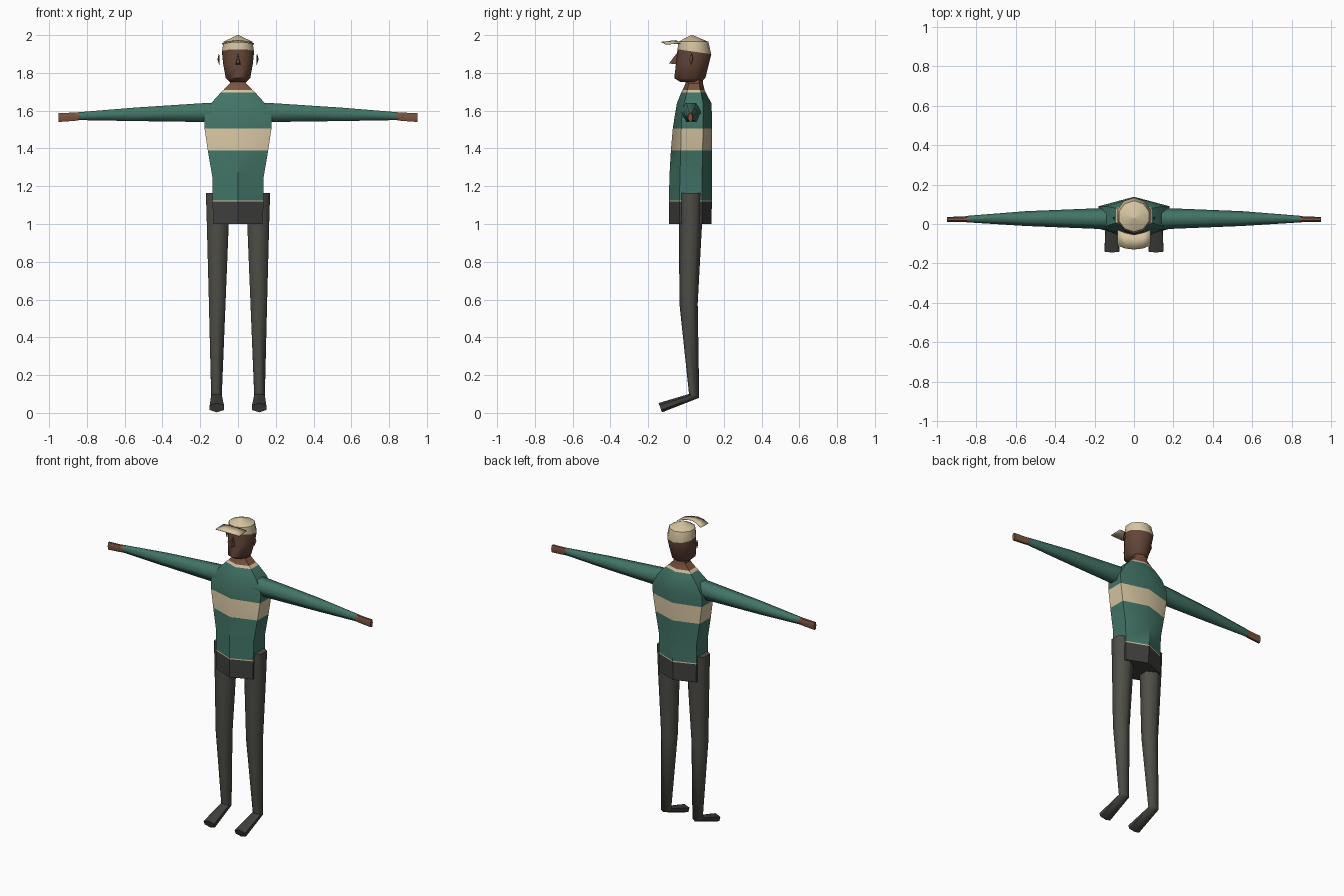
import bpy, bmesh, math
from mathutils import Vector

cube = bpy.data.objects.get("Cube")
if cube:
    bpy.data.objects.remove(cube, do_unlink=True)


def material(name, rgb):
    m = bpy.data.materials.new(name)
    m.use_nodes = True
    m.diffuse_color = (*rgb, 1)
    bsdf = m.node_tree.nodes["Principled BSDF"]
    bsdf.inputs["Base Color"].default_value = (*rgb, 1)
    bsdf.inputs["Roughness"].default_value = 0.9
    return m


TEAL = material("teal knit", (0.055, 0.175, 0.135))
CREAM = material("cream cloth", (0.68, 0.56, 0.36))
FACE = material("dark brown skin", (0.125, 0.06, 0.038))
SKIN = material("brown skin", (0.2, 0.088, 0.05))
GREY = material("grey trousers", (0.077, 0.075, 0.063))
DARK = material("dark grey cloth", (0.05, 0.05, 0.046))


def finish(name, bm, mats, angle=40):
    bmesh.ops.recalc_face_normals(bm, faces=bm.faces[:])
    mesh = bpy.data.meshes.new(name)
    bm.to_mesh(mesh)
    bm.free()
    for m in mats:
        mesh.materials.append(m)
    ob = bpy.data.objects.new(name, mesh)
    bpy.context.collection.objects.link(ob)
    bpy.ops.object.select_all(action='DESELECT')
    ob.select_set(True)
    bpy.context.view_layer.objects.active = ob
    bpy.ops.object.shade_smooth_by_angle(angle=math.radians(angle))
    return ob


def loft(name, rings, bands, mats, angle=40):
    """Skin a list of rings; bands gives the material of each segment."""
    bm = bmesh.new()
    loops = [[bm.verts.new(p) for p in ring] for ring in rings]
    n = len(loops[0])
    for a, b, band in zip(loops, loops[1:], bands):
        for i in range(n):
            j = (i + 1) % n
            bm.faces.new((a[i], a[j], b[j], b[i])).material_index = band
    bm.faces.new(loops[0]).material_index = bands[0]
    bm.faces.new(loops[-1]).material_index = bands[-1]
    return finish(name, bm, mats, angle)


def body_ring(z, hw, front, front_side, back_side, back):
    return [(0, front, z), (hw, front_side, z), (hw, back_side, z),
            (0, back, z), (-hw, back_side, z), (-hw, front_side, z)]


# Torso: trousers seat, hem, sweater with a stripe, collar and neck
torso = [
    (1.00, .133, -.09, -.035, .085, .135), (1.118, .134, -.09, -.035, .085, .137),
    (1.125, .134, -.09, -.035, .085, .137), (1.25, .136, -.088, -.032, .085, .138),
    (1.39, .160, -.08, -.028, .088, .138), (1.505, .177, -.07, -.025, .09, .138),
    (1.57, .18, -.06, -.022, .09, .138), (1.64, .142, -.048, -.01, .09, .134),
    (1.695, .092, -.026, .005, .08, .105), (1.71, .076, -.018, .008, .075, .098),
    (1.745, .043, -.002, .015, .07, .09), (1.77, .042, 0, .015, .07, .09)]
loft("torso", [body_ring(*r) for r in torso], [0, 1, 2, 2, 1, 2, 2, 2, 1, 3, 3],
     [DARK, CREAM, TEAL, SKIN])


# Head with a skullcap; rings follow the slope of the cap edge
def head_ring(z, hw, y0, y1, slope=0, n=10):
    cy, ry = (y0 + y1) / 2, (y1 - y0) / 2
    pts = []
    for i in range(n):
        a = math.tau * i / n
        pts.append((hw * math.sin(a), cy - ry * math.cos(a), z + slope * math.cos(a)))
    return pts


head = [(1.752, .045, -.03, .08), (1.772, .068, -.062, .102), (1.85, .083, -.053, .122),
        (1.912, .089, -.045, .134, .013), (1.965, .08, -.04, .118), (2.0, .004, .027, .035)]
loft("head", [head_ring(*r) for r in head], [0, 0, 0, 1, 1], [FACE, CREAM], 50)

# Cap brim, a thin arched sheet
bm = bmesh.new()
rows = [[bm.verts.new(p) for p in row] for row in (
    [(-.085, -.03, 1.957), (-.045, -.045, 1.969), (0, -.055, 1.973),
     (.045, -.045, 1.969), (.085, -.03, 1.957)],
    [(-.085, -.11, 1.953), (-.045, -.124, 1.962), (0, -.13, 1.965),
     (.045, -.124, 1.962), (.085, -.11, 1.953)])]
for i in range(4):
    bm.faces.new((rows[0][i], rows[1][i], rows[1][i + 1], rows[0][i + 1]))
brim = finish("cap_brim", bm, [CREAM])
solid = brim.modifiers.new("thickness", 'SOLIDIFY')
solid.thickness = 0.003

# Nose wedge
bm = bmesh.new()
hull = [(0, -.048, 1.905), (-.013, -.05, 1.845), (.013, -.05, 1.845),
        (-.009, -.09, 1.85), (.009, -.09, 1.85)]
for p in hull:
    bm.verts.new(p)
bmesh.ops.convex_hull(bm, input=bm.verts[:])
finish("nose", bm, [FACE], 20)


def limb_ring(center, u, v):
    """Six-sided ring with points along v and flat sides along u."""
    c, u, v = Vector(center), Vector(u), Vector(v)
    return [c + v, c + u + v * .5, c + u - v * .5, c - v, c - u - v * .5, c - u + v * .5]


for side, s in (("left", 1), ("right", -1)):
    # Arm and hand: x, low z, high z, front y, back y
    arm = [(.12, 1.54, 1.642, -.03, .082), (.18, 1.54, 1.64, -.025, .08),
           (.55, 1.545, 1.616, -.01, .065), (.84, 1.55, 1.592, .008, .042),
           (.865, 1.546, 1.59, .01, .038), (.95, 1.54, 1.587, .01, .036)]
    rings = [limb_ring((s * x, (a + b) / 2, (lo + hi) / 2),
                       (0, 0, (hi - lo) / 2), (0, (b - a) / 2, 0))
             for x, lo, hi, a, b in arm]
    loft(side + "_arm", rings, [0, 0, 0, 1, 1], [TEAL, SKIN], 65)

    # Leg bending into a sloping foot: x, half width, then front and back (y, z)
    leg = [(.106, .064, (-.038, 1.163), (.09, 1.163)), (.107, .058, (-.037, 1.0), (.085, 1.0)),
           (.110, .044, (-.035, .58), (.062, .58)), (.114, .028, (.016, .1), (.07, .08)),
           (.112, .038, (-.145, .052), (-.127, .003))]
    rings = []
    for x, hw, f, b in leg:
        f, b = Vector((s * x, *f)), Vector((s * x, *b))
        rings.append(limb_ring((f + b) / 2, (hw, 0, 0), (f - b) / 2))
    loft(side + "_leg", rings, [0, 0, 0, 1], [GREY, DARK], 65)

    # Ear: a small diamond standing off the head
    bm = bmesh.new()
    for p in ((.098, .027, 1.838), (.1, .03, 1.908), (.109, .035, 1.872),
              (.1, .016, 1.872), (.098, .038, 1.872)):
        bm.verts.new((s * p[0], p[1], p[2]))
    bmesh.ops.convex_hull(bm, input=bm.verts[:])
    finish(side + "_ear", bm, [FACE], 20)
